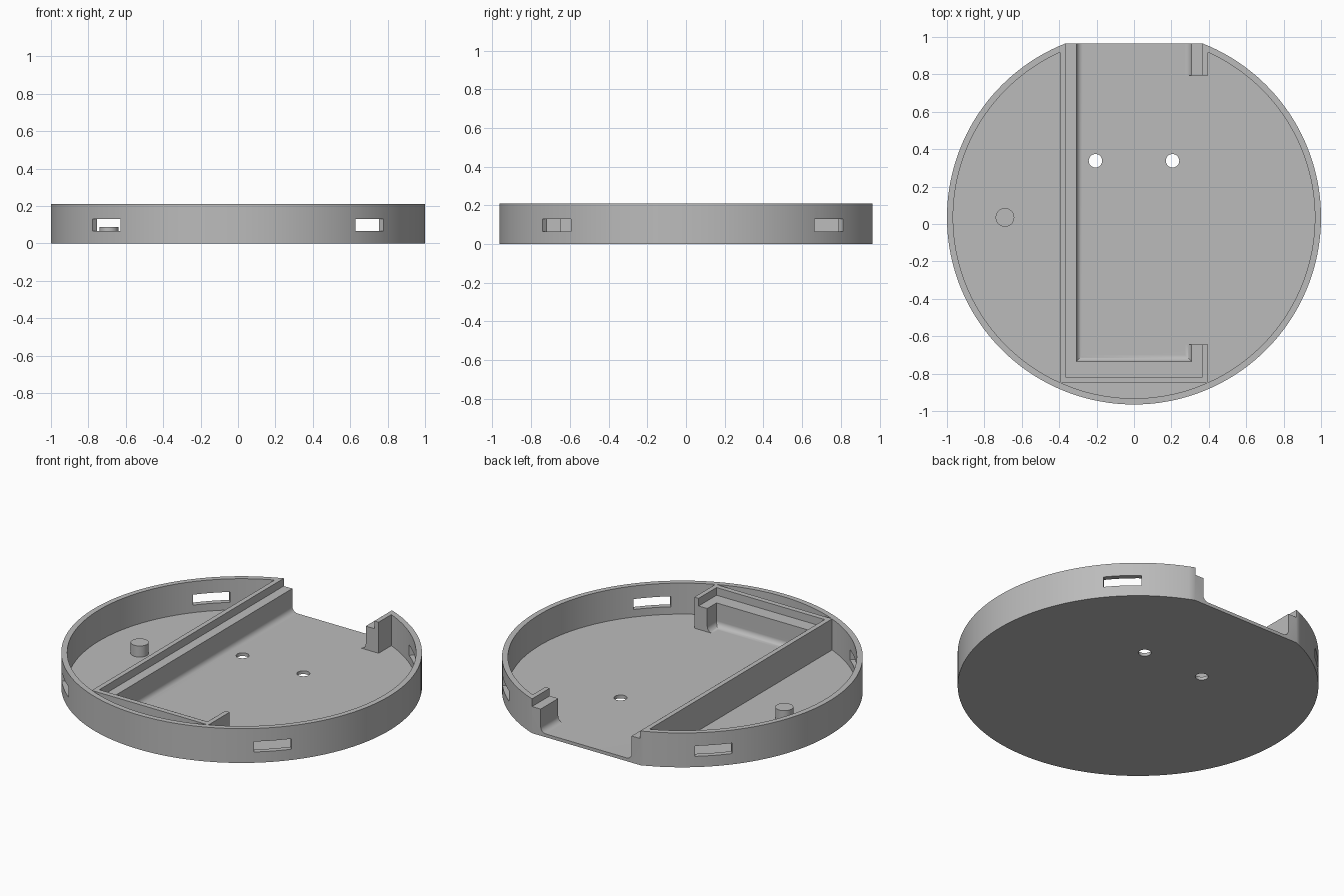
import bpy, bmesh, math

if "Cube" in bpy.data.objects:
    bpy.data.objects.remove(bpy.data.objects["Cube"])

CY = 0.035                       # centre of the round outline
FLOOR, LEDGE, TOP = 0.02, 0.163, 0.21
R_OUT, R_IN = 1.0, 0.967
BACK = 0.965                     # flat back edge
HIGH = 0.4                       # cutters rise past the rim

grey = bpy.data.materials.new("plastic_grey")
grey.use_nodes = True
colour = (0.5, 0.5, 0.5, 1)
grey.diffuse_color = colour
grey.node_tree.nodes["Principled BSDF"].inputs["Base Color"].default_value = colour


def prism(name, outline, z0, z1, fillet=0):
    """Extrude a counter-clockwise outline; fillet rounds its bottom edges."""
    bm = bmesh.new()
    base = bm.faces.new([bm.verts.new((x, y, z0)) for x, y in outline])
    new = bmesh.ops.extrude_face_region(bm, geom=[base])["geom"]
    for v in new:
        if isinstance(v, bmesh.types.BMVert):
            v.co.z = z1
    bmesh.ops.recalc_face_normals(bm, faces=bm.faces)
    if fillet:
        low = [e for e in bm.edges if all(v.co.z < z0 + 1e-4 for v in e.verts)]
        bmesh.ops.bevel(bm, geom=low, offset=fillet, segments=8,
                        profile=0.5, affect='EDGES')
    mesh = bpy.data.meshes.new(name)
    bm.to_mesh(mesh)
    bm.free()
    mesh.materials.append(grey)
    obj = bpy.data.objects.new(name, mesh)
    bpy.context.collection.objects.link(obj)
    return obj


def arc(r, a0, a1, n=128, cx=0, cy=CY):
    return [(cx + r * math.cos(a0 + (a1 - a0) * i / n),
             cy + r * math.sin(a0 + (a1 - a0) * i / n)) for i in range(n + 1)]


def circle(r, cx, cy, n=40):
    return arc(r, 0, 2 * math.pi, n, cx, cy)[:-1]


def rect(x0, x1, y0, y1):
    return [(x0, y0), (x1, y0), (x1, y1), (x0, y1)]


def segment(direction, distance):
    """Inner circle segment beyond a chord facing the given direction."""
    half = math.acos(distance / R_IN)
    return arc(R_IN, direction - half, direction + half, 72)


# Round tray with a flat back edge
a = math.asin((BACK - CY) / R_OUT)
tray = prism("tray", arc(R_OUT, math.pi - a, 2 * math.pi + a, 150), 0, TOP)

# Side and front pockets, board bay with its ledge, and the open right side
cutters = [
    prism("left_pocket_cutter", segment(math.pi, 0.395), FLOOR, HIGH),
    prism("right_pocket_cutter", segment(0, 0.395), FLOOR, HIGH),
    prism("front_pocket_cutter", segment(-math.pi / 2, 0.885), FLOOR, HIGH),
    prism("bay_cutter", rect(-0.308, 0.308, -0.735, 1.2), FLOOR, HIGH, 0.035),
    prism("ledge_cutter", rect(-0.366, 0.366, -0.818, 1.2), LEDGE, HIGH),
    prism("side_opening_cutter", rect(0.2, 0.5, -0.645, 0.795), FLOOR, HIGH),
]

# Screw holes
for side in (-1, 1):
    cutters.append(prism("screw_hole_cutter", circle(0.036, side * 0.206, 0.338), -0.1, 0.1))

# Four diagonal wall slots
for k in range(4):
    slot = prism("slot_cutter", rect(0.9, 1.1, -0.105, 0.105), 0.066, 0.13)
    slot.rotation_euler.z = math.pi / 4 + k * math.pi / 2
    slot.location.y = CY
    cutters.append(slot)

bpy.context.view_layer.update()
bpy.context.view_layer.objects.active = tray
for cutter in cutters:
    mod = tray.modifiers.new("cut", 'BOOLEAN')
    mod.operation, mod.solver, mod.object = 'DIFFERENCE', 'EXACT', cutter
    bpy.ops.object.modifier_apply(modifier=mod.name)
    bpy.data.objects.remove(cutter)

# Locating peg on the left floor
peg = prism("locating_peg", circle(0.05, -0.69, CY), FLOOR - 0.005, 0.088)

# Smooth round walls, crisp edges
for obj in (tray, peg):
    bpy.ops.object.select_all(action='DESELECT')
    obj.select_set(True)
    bpy.context.view_layer.objects.active = obj
    bpy.ops.object.shade_smooth_by_angle(angle=math.radians(25))
    weighted = obj.modifiers.new("even_shading", 'WEIGHTED_NORMAL')
    weighted.keep_sharp = True
